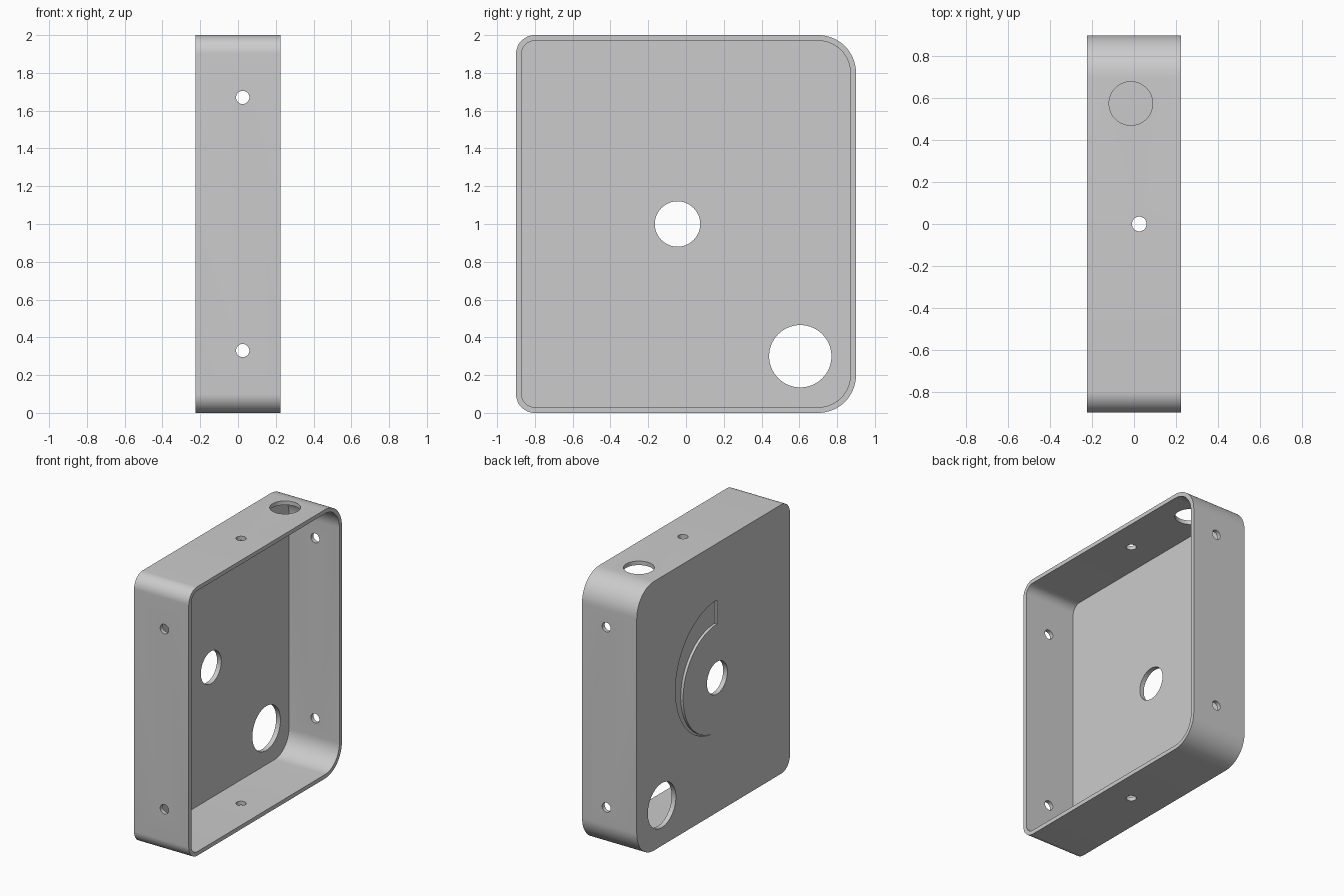
import bpy, bmesh
from math import sin, cos, radians

cube = bpy.data.objects.get("Cube")
if cube:
    bpy.data.objects.remove(cube, do_unlink=True)

grey = bpy.data.materials.new("light grey")
grey.use_nodes = True
grey.diffuse_color = (0.6, 0.6, 0.6, 1)
grey.node_tree.nodes["Principled BSDF"].inputs["Base Color"].default_value = (0.6, 0.6, 0.6, 1)

HALF_X, HALF_Y, HEIGHT = 0.225, 0.9, 2.0
WALL, PLATE = 0.03, 0.035
HOLE_X = 0.025


def arc(cu, cv, r, start, end, n):
    """Points of an arc, angles in degrees."""
    steps = [radians(start + (end - start) * i / n) for i in range(n + 1)]
    return [(cu + r * cos(a), cv + r * sin(a)) for a in steps]


def circle(cu, cv, r):
    return arc(cu, cv, r, 0, 360, 64)[:-1]


def rounded_outline(inset):
    """Case outline in (y, z): larger corners at the back."""
    pts = []
    for sy, sz, r, start in ((1, 1, 0.2, 0), (-1, 1, 0.1, 90),
                             (-1, -1, 0.1, 180), (1, -1, 0.2, 270)):
        pts += arc(sy * (HALF_Y - r), HEIGHT / 2 + sz * (HEIGHT / 2 - r),
                   r - inset, start, start + 90, 16)
    return pts


def prism(name, pts, axis, lo, hi):
    """Closed solid: a 2D profile on the other two axes, swept along one axis."""
    place = {"x": lambda u, v, w: (w, u, v),
             "y": lambda u, v, w: (u, w, v),
             "z": lambda u, v, w: (u, v, w)}[axis]
    bm = bmesh.new()
    base = [bm.verts.new(place(u, v, lo)) for u, v in pts]
    top = [bm.verts.new(place(u, v, hi)) for u, v in pts]
    bm.faces.new(base[::-1])
    bm.faces.new(top)
    for i in range(len(pts)):
        bm.faces.new((base[i - 1], base[i], top[i], top[i - 1]))
    bmesh.ops.recalc_face_normals(bm, faces=bm.faces[:])
    mesh = bpy.data.meshes.new(name)
    bm.to_mesh(mesh)
    bm.free()
    mesh.materials.append(grey)
    obj = bpy.data.objects.new(name, mesh)
    bpy.context.collection.objects.link(obj)
    return obj


# Solid case body
case = prism("case", rounded_outline(0), "x", -HALF_X, HALF_X)

# Crescent recess: straight end on the centre line, narrow blunt tip at the bottom
cy, cz = -0.045, 1.0
crescent = (arc(cy, cz + 0.09, 0.49, 90, -82, 48)
            + arc(cy, cz, 0.4, -80, 90, 48))

# Cavity, plate holes, screw holes and the cable entry in the top
cutters = [
    prism("cavity_cutter", rounded_outline(WALL), "x", -HALF_X + PLATE, 0.5),
    prism("shaft_hole_cutter", circle(cy, cz, 0.12), "x", -0.5, 0),
    prism("large_hole_cutter", circle(0.605, 0.3, 0.165), "x", -0.5, 0),
    prism("crescent_cutter", crescent, "x", -0.5, -HALF_X + 0.02),
    prism("centre_screw_cutter", circle(HOLE_X, 0, 0.035), "z", -0.5, 2.5),
    prism("cable_entry_cutter", circle(-0.015, 0.575, 0.104), "z", 1.5, 2.5),
]
for z in (0.33, 1.67):
    cutters.append(prism("side_screw_cutter", circle(HOLE_X, z, 0.035), "y", -1.5, 1.5))

for cutter in cutters:
    cutter.hide_render = True
    mod = case.modifiers.new(cutter.name, "BOOLEAN")
    mod.operation = "DIFFERENCE"
    mod.solver = "EXACT"
    mod.object = cutter

# Bake the cuts into the case, then drop the cutters
bpy.context.view_layer.update()
evaluated = case.evaluated_get(bpy.context.evaluated_depsgraph_get())
cut_mesh = bpy.data.meshes.new_from_object(evaluated)
case.modifiers.clear()
case.data = cut_mesh
for cutter in cutters:
    bpy.data.objects.remove(cutter, do_unlink=True)

bpy.ops.object.select_all(action="DESELECT")
bpy.context.view_layer.objects.active = case
case.select_set(True)
bpy.ops.object.shade_smooth_by_angle(angle=radians(30))
